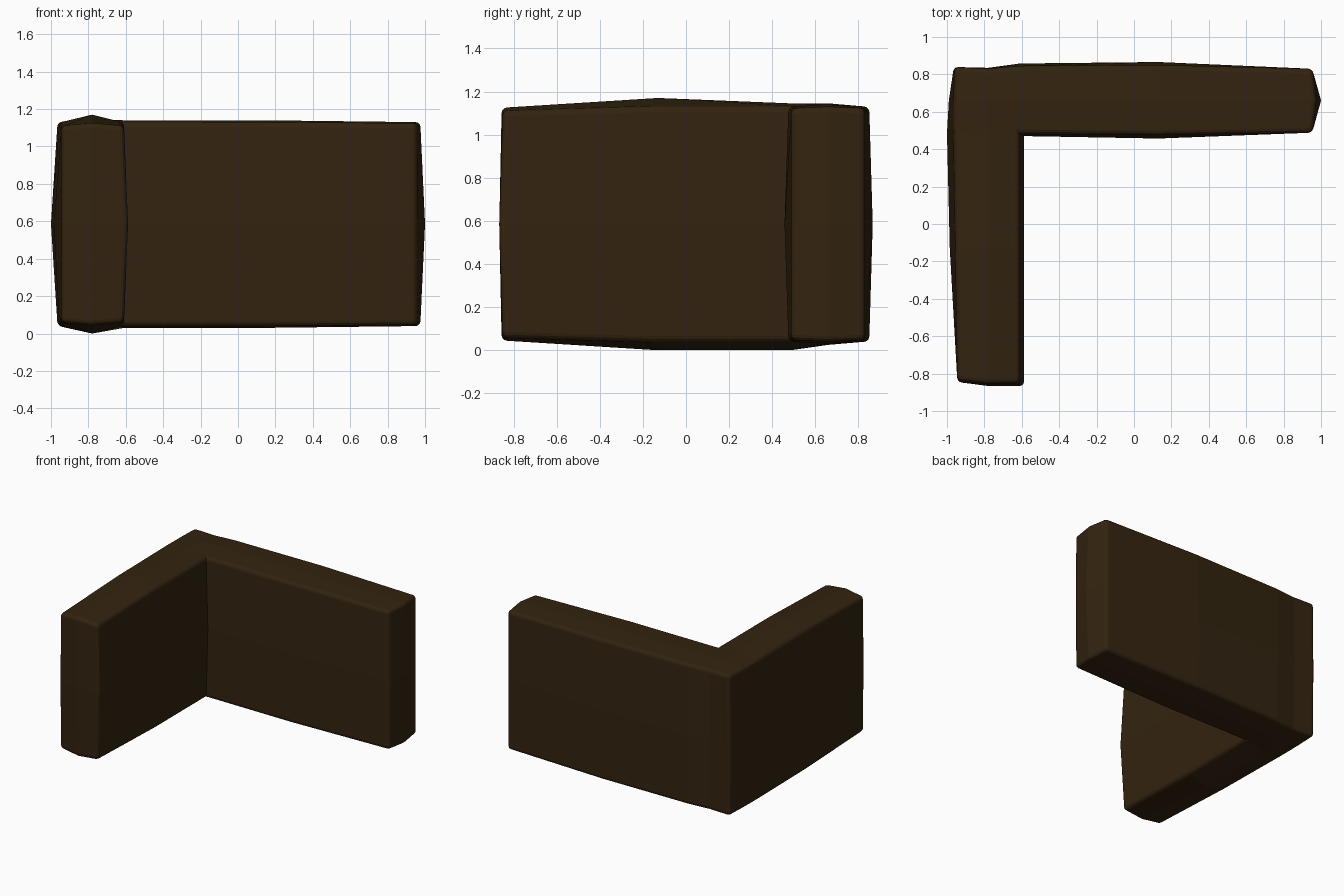
import bpy, bmesh

if "Cube" in bpy.data.objects:
    bpy.data.objects.remove(bpy.data.objects["Cube"])

mat = bpy.data.materials.new("dark_brown")
mat.diffuse_color = (0.033, 0.017, 0.005, 1)
mat.use_nodes = True
mat.node_tree.nodes["Principled BSDF"].inputs["Base Color"].default_value = mat.diffuse_color

# Plan grid of the L: one leg along y (first two columns), one along x (last two rows)
XS = [-0.95, -0.78, -0.61, 0.13, 0.95]
YS = [-0.845, -0.13, 0.485, 0.66, 0.84]
HALF = 0.585


def inside(i, j):
    return 0 <= i < 4 and 0 <= j < 4 and (i < 2 or j >= 2)


def position(i, j, k):
    x, y, mid = XS[i], YS[j], k == 1
    # outer left side, swelling toward the corner
    if i == 0:
        x = [-0.945, -0.955, -0.965, -0.965, -0.96][j]
        if mid:
            x = [-0.945, -0.985, -1.0, -0.99, -0.965][j]
    # inner side of the leg
    if i == 2 and j <= 2 and mid:
        x = -0.588
    # outer back side
    if j == 4:
        y = [0.84, 0.83, 0.845, 0.85, 0.83][i]
        if mid:
            y = [0.84, 0.835, 0.858, 0.866, 0.83][i]
    # inner side of the back
    if j == 2 and i >= 2:
        y = [0.48, 0.475, 0.488][i - 2]
        if mid:
            y = [0.47, 0.457, 0.488][i - 2]
    # bulging free ends
    if j == 0:
        y = [-0.838, -0.855, -0.85][i]
        if mid:
            y = [-0.845, -0.866, -0.866][i]
    if i == 4:
        x = 1.0 if (mid and j == 3) else (0.975 if j == 3 else 0.955)
    # height, crowned along the centre line
    if (i, j) == (1, 1):
        h = 0.585
    elif i == 1 and j in (2, 3):
        h = 0.56
    elif j == 3 and 1 < i < 4:
        h = 0.555
    elif j == 0:
        h = 0.54 if i == 1 else 0.525
    elif i == 4:
        h = 0.545 if j == 3 else 0.538
    else:
        h = 0.545
    z = HALF + (k - 1) * h
    if k == 0 and (i, j) == (1, 2):
        z = 0.0
    return x, y, z


bm = bmesh.new()
verts = {}


def v(i, j, k):
    if (i, j, k) not in verts:
        verts[i, j, k] = bm.verts.new(position(i, j, k))
    return verts[i, j, k]


for i in range(4):
    for j in range(4):
        if not inside(i, j):
            continue
        ring = [(i, j), (i + 1, j), (i + 1, j + 1), (i, j + 1)]
        # top and bottom
        for k in (0, 2):
            bm.faces.new([v(*p, k) for p in ring])
        # walls on open sides
        for n, (di, dj) in enumerate([(0, -1), (1, 0), (0, 1), (-1, 0)]):
            if not inside(i + di, j + dj):
                a, b = ring[n], ring[(n + 1) % 4]
                for k in (0, 1):
                    bm.faces.new([v(*a, k), v(*b, k), v(*b, k + 1), v(*a, k + 1)])
bmesh.ops.recalc_face_normals(bm, faces=bm.faces)

# Soften the outer edges
sharp = [e for e in bm.edges if e.calc_face_angle_signed(0) > 0.8]
bmesh.ops.bevel(bm, geom=sharp, offset=0.025, segments=3, profile=0.5,
                affect='EDGES', clamp_overlap=True)

mesh = bpy.data.meshes.new("corner_block")
bm.to_mesh(mesh)
bm.free()
mesh.materials.append(mat)
obj = bpy.data.objects.new("corner_block", mesh)
bpy.context.collection.objects.link(obj)
